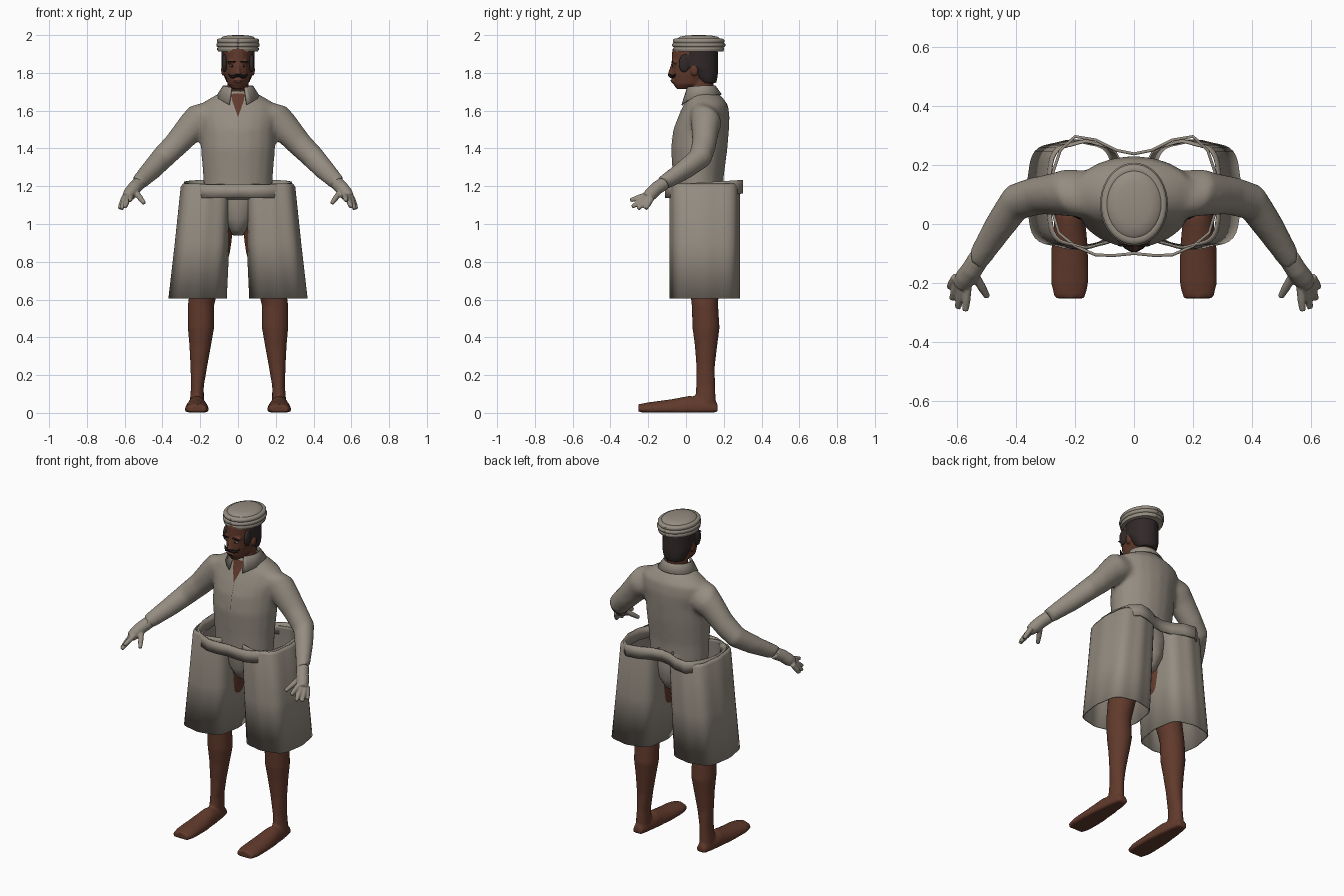
import bpy, bmesh
from math import sin, cos, pi, radians
from mathutils import Vector, Matrix

cube = bpy.data.objects.get("Cube")
if cube:
    bpy.data.objects.remove(cube)


def material(name, rgb):
    m = bpy.data.materials.new(name)
    m.use_nodes = True
    m.diffuse_color = (*rgb, 1)
    m.node_tree.nodes["Principled BSDF"].inputs["Base Color"].default_value = (*rgb, 1)
    return m


CLOTH = material("warm grey cloth", (.30, .265, .22))
SKIN = material("brown skin", (.12, .042, .025))
HAIR = material("dark hair", (.032, .022, .022))
BLACK = material("black", (.008, .008, .009))
WHITE = material("eye white", (.5, .48, .45))
X, Y, Z = Vector((1, 0, 0)), Vector((0, 1, 0)), Vector((0, 0, 1))


def ring_loft(bm, secs, u=X, v=Y, sides=20, cap=True, shape=None):
    """Skin ellipses (x, y, z, ru, rv) lying in the plane of u and v."""
    rows = []
    for x, y, z, ru, rv in secs:
        row = []
        for i in range(sides):
            a = 2 * pi * i / sides
            k = shape(a) if shape else 1
            row.append(bm.verts.new(Vector((x, y, z)) + k * (u * ru * cos(a) + v * rv * sin(a))))
        rows.append(row)
    for r, s in zip(rows, rows[1:]):
        for i in range(sides):
            j = (i + 1) % sides
            bm.faces.new((r[i], r[j], s[j], s[i]))
    if cap:
        bm.faces.new(rows[0])
        bm.faces.new(rows[-1])
    return rows


def limb(bm, pts, sides=14):
    """Round tube through (x, y, z, r), rings square to the whole path."""
    t = (Vector(pts[-1][:3]) - Vector(pts[0][:3])).normalized()
    u = t.cross(Z).normalized()
    ring_loft(bm, [(*p, p[3]) for p in pts], u, t.cross(u), sides)


def ball(bm, loc, size):
    bmesh.ops.create_uvsphere(bm, u_segments=16, v_segments=10, radius=1,
                              matrix=Matrix.Translation(loc) @ Matrix.Diagonal((*size, 1)))


def finish(name, bm, mat, mirror=False, voxel=0, relax=4, thick=0, target=None):
    bmesh.ops.recalc_face_normals(bm, faces=bm.faces)
    me = bpy.data.meshes.new(name)
    bm.to_mesh(me)
    bm.free()
    me.materials.append(mat)
    ob = bpy.data.objects.new(name, me)
    bpy.context.collection.objects.link(ob)
    bpy.context.view_layer.objects.active = ob
    bpy.ops.object.select_all(action='DESELECT')
    ob.select_set(True)
    bpy.ops.object.shade_smooth_by_angle(angle=radians(40))
    if target:
        s = ob.modifiers.new("Fit", 'SHRINKWRAP')
        s.target, s.offset, s.wrap_mode = target, .003, 'ABOVE_SURFACE'
    if mirror:
        m = ob.modifiers.new("Mirror", 'MIRROR')
        m.use_mirror_merge = False
    if voxel:
        r = ob.modifiers.new("Blend", 'REMESH')
        r.mode, r.voxel_size, r.use_smooth_shade = 'VOXEL', voxel, True
        s = ob.modifiers.new("Relax", 'SMOOTH')
        s.factor, s.iterations = .5, relax
    if thick:
        s = ob.modifiers.new("Thickness", 'SOLIDIFY')
        s.thickness, s.offset = thick, 0
    return ob


# shirt: body and sleeves blended together
bm = bmesh.new()
ring_loft(bm, [(0, .065, 1.13, .18, .13), (0, .065, 1.25, .185, .135), (0, .07, 1.40, .197, .15),
               (0, .08, 1.50, .20, .148), (0, .095, 1.57, .215, .136), (0, .105, 1.63, .205, .118),
               (0, .1, 1.665, .15, .098), (0, .085, 1.705, .075, .075)])
for s in (1, -1):
    limb(bm, [(s * .12, .1, 1.58, .085), (s * .2, .105, 1.555, .09), (s * .25, .1, 1.51, .08),
              (s * .33, .095, 1.42, .068), (s * .4, .075, 1.35, .063), (s * .46, -.01, 1.285, .056),
              (s * .53, -.12, 1.215, .043)])
shirt = finish("shirt", bm, CLOTH, voxel=.012, relax=10)

# open neckline and front seam lying on the shirt
bm = bmesh.new()
last = None
for i in range(9):
    z, w = 1.59 + i * .014, .002 + .0058 * i
    row = [bm.verts.new((w * k / 3, -.09 + i * .008, z)) for k in range(-3, 4)]
    if last:
        for k in range(6):
            bm.faces.new((last[k], last[k + 1], row[k + 1], row[k]))
    last = row
finish("neckline", bm, SKIN, target=shirt)
bm = bmesh.new()
last = None
for i in range(9):
    row = [bm.verts.new((x, -.1, 1.42 + i * .021)) for x in (.004, .007)]
    if last:
        bm.faces.new((last[0], last[1], row[1], row[0]))
    last = row
finish("shirt_seam", bm, HAIR, target=shirt)

# collar: a flared band with a gap and hanging points in front
bm = bmesh.new()
last = None
for i in range(25):
    f = i / 24
    a = radians(-90 + 24 + f * 312)
    front = abs(2 * f - 1) ** 3
    row = [bm.verts.new((rx * cos(a), .078 + ry * sin(a), z - drop * front))
           for rx, ry, z, drop in ((.068, .068, 1.715, .0), (.08, .077, 1.73, .01),
                                   (.112, .108, 1.685, .055))]
    if last:
        for k in range(2):
            bm.faces.new((last[k], last[k + 1], row[k + 1], row[k]))
    last = row
finish("collar", bm, CLOTH, thick=.008)

# gloved hands
bm = bmesh.new()
limb(bm, [(.525, -.115, 1.215, .036), (.55, -.155, 1.19, .036), (.573, -.185, 1.16, .036),
          (.588, -.21, 1.14, .028)])
for knuckle, tip in (((.565, -.205, 1.155), (.572, -.295, 1.125)),
                     ((.58, -.205, 1.145), (.598, -.285, 1.09)),
                     ((.595, -.195, 1.14), (.617, -.255, 1.08)),
                     ((.603, -.18, 1.14), (.626, -.215, 1.08)),
                     ((.545, -.165, 1.175), (.497, -.248, 1.11))):
    k, t = Vector(knuckle), Vector(tip)
    limb(bm, [(*k, .016), (*k.lerp(t, .6), .015), (*t, .011)], 10)
finish("gloves", bm, CLOTH, mirror=True, voxel=.005, relax=3)
bm = bmesh.new()
ball(bm, (.545, -.147, 1.215), (.022, .014, .016))
finish("bare_wrist", bm, SKIN)

# pelvis cloth
bm = bmesh.new()
ring_loft(bm, [(0, .08, 1.2, .16, .12), (0, .09, 1.12, .13, .125), (0, .09, 1.03, .09, .12),
               (0, .09, .97, .055, .09), (0, .09, .94, .025, .05)])
finish("briefs", bm, CLOTH)

# wide fluted shorts legs, open at both ends
bm = bmesh.new()
ring_loft(bm, [(.162, .1, 1.212, .128, .178), (.168, .1, 1.195, .133, .184), (.19, .1, .9, .142, .184),
               (.214, .1, .605, .152, .184)], sides=64, cap=False,
          shape=lambda a: (abs(cos(a)) ** 3 + abs(sin(a)) ** 3) ** (-1 / 3) * (1 + .022 * cos(8 * a)) * .975)
finish("shorts_legs", bm, CLOTH, mirror=True, thick=.006)

# waistband wrapping both shorts legs
bm = bmesh.new()
half = [(0, -.1), (.07, -.107), (.13, -.105), (.2, -.075), (.255, -.03), (.282, .06), (.28, .16),
        (.25, .25), (.2, .297), (.13, .285), (.06, .25), (0, .238)]
loop = half + [(-x, y) for x, y in half[-2:0:-1]]
rows = [[bm.verts.new((x, y, z + .06 * y)) for x, y in loop] for z in (1.143, 1.215)]
for i in range(len(loop)):
    bm.faces.new((rows[0][i - 1], rows[0][i], rows[1][i], rows[1][i - 1]))
finish("waistband", bm, CLOTH, thick=.01)

# legs and feet
bm = bmesh.new()
ring_loft(bm, [(.10, .09, 1.05, .085, .09), (.13, .09, .85, .088, .09), (.17, .095, .7, .078, .08),
               (.196, .1, .57, .07, .07), (.196, .106, .45, .07, .072), (.2, .106, .36, .058, .06),
               (.207, .104, .25, .045, .049), (.215, .104, .14, .034, .05), (.218, .104, .05, .038, .055),
               (.218, .104, .005, .038, .05)])
foot = ring_loft(bm, [(.218, .168, .02, .03, .028), (.218, .11, .025, .042, .05), (.218, .02, .025, .052, .066),
                      (.218, -.08, .02, .062, .052), (.218, -.2, .02, .064, .036), (.218, -.252, .02, .052, .026)],
               X, Z)
for row in foot:
    for v in row:
        v.co.z = max(v.co.z, .003)
finish("legs", bm, SKIN, mirror=True, voxel=.009, relax=3)

# head, neck, nose and ears
bm = bmesh.new()
ring_loft(bm, [(0, .08, 1.62, .06, .06), (0, .08, 1.69, .058, .062), (0, .085, 1.8, .055, .065)])
ring_loft(bm, [(0, -.01, 1.715, .03, .04), (0, .015, 1.74, .055, .082), (0, .035, 1.79, .069, .112),
               (0, .045, 1.85, .077, .121), (0, .047, 1.93, .077, .12)])
ring_loft(bm, [(0, -.076, 1.79, .02, .022), (0, -.07, 1.815, .013, .02), (0, -.066, 1.85, .009, .012)], sides=12)
ball(bm, (0, -.062, 1.758), (.028, .02, .012))
for s in (1, -1):
    ball(bm, (s * .078, .045, 1.815), (.012, .02, .032))
    ball(bm, (s * .032, -.055, 1.857), (.028, .02, .008))
finish("head", bm, SKIN, voxel=.006, relax=3)

# hair with sideburns
bm = bmesh.new()
ring_loft(bm, [(0, .115, 1.745, .058, .045), (0, .105, 1.775, .072, .062), (0, .09, 1.81, .082, .08),
               (0, .07, 1.83, .088, .1), (0, .068, 1.93, .088, .1)])
for s in (1, -1):
    ball(bm, (s * .072, -.01, 1.85), (.014, .03, .05))
finish("hair", bm, HAIR, voxel=.007, relax=3)

# face details
bm = bmesh.new()
for s in (1, -1):
    limb(bm, [(s * .002, -.09, 1.788, .008), (s * .025, -.077, 1.779, .009),
              (s * .042, -.063, 1.783, .006), (s * .052, -.056, 1.795, .002)], 10)
ball(bm, (0, -.081, 1.758), (.018, .003, .002))
finish("moustache_and_mouth", bm, BLACK)
bm = bmesh.new()
ball(bm, (.031, -.064, 1.836), (.014, .007, .005))
finish("eyes", bm, WHITE, mirror=True)
bm = bmesh.new()
ball(bm, (.031, -.0705, 1.836), (.005, .003, .005))
ball(bm, (.033, -.072, 1.859), (.023, .005, .004))
finish("pupils_and_eyebrows", bm, BLACK, mirror=True)

# cap: three stacked rolls under a shallow dome
profile = [(1.912, .88), (1.914, .93)]
for i, r in enumerate((.96, 1.0, .97)):
    z = 1.917 + i * .021
    profile += [(z, r - .03), (z + .005, r), (z + .014, r), (z + .019, r - .03)]
profile += [(1.981, .9), (1.983, .82), (1.982, .8), (1.991, .72), (1.997, .5), (2.0, .2)]
bm = bmesh.new()
ring_loft(bm, [(0, .067, z, .115 * r, .141 * r) for z, r in profile], sides=40)
finish("cap", bm, CLOTH)
